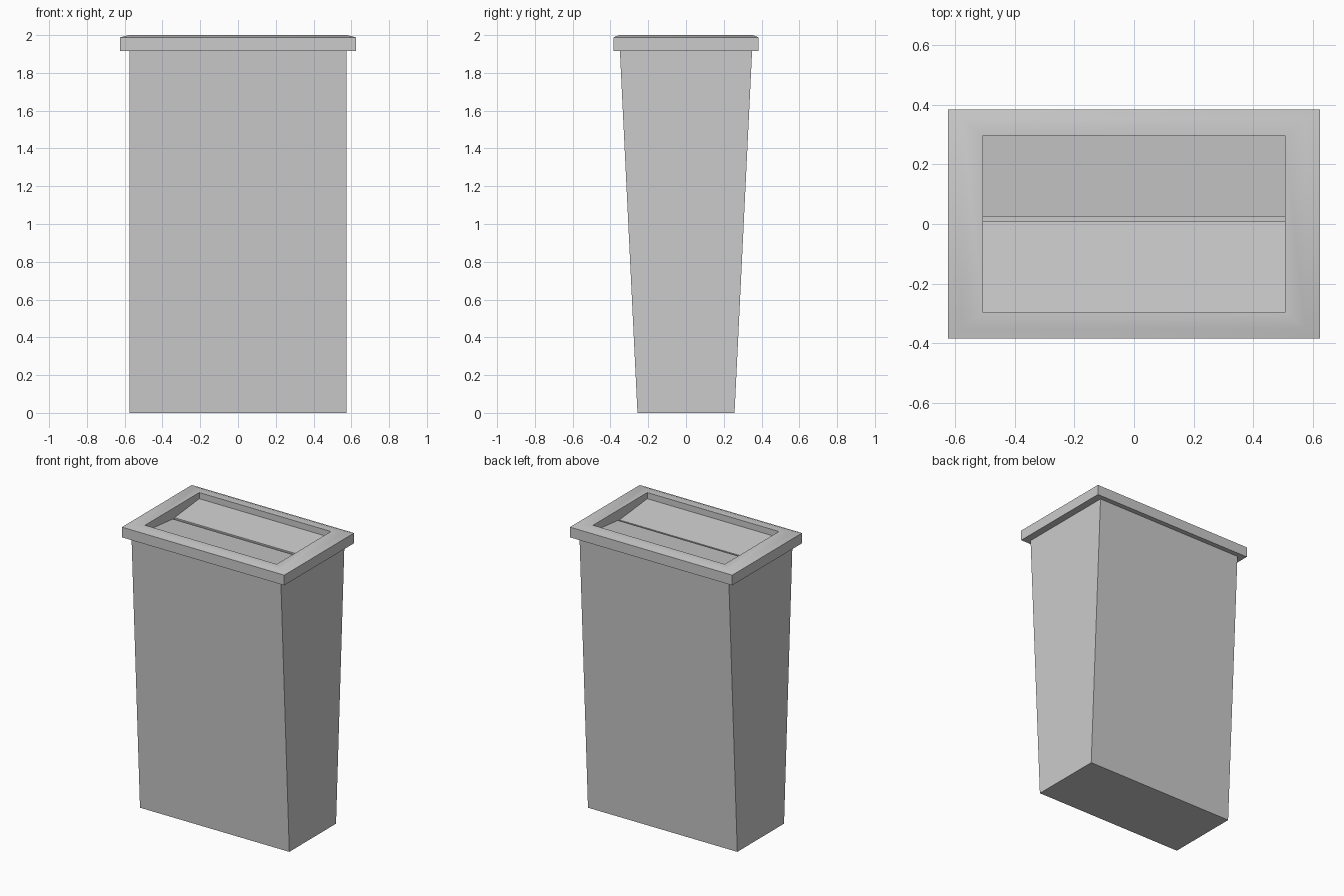
import bpy, bmesh, math

if "Cube" in bpy.data.objects:
    bpy.data.objects.remove(bpy.data.objects["Cube"])


def finish(name, bm):
    bmesh.ops.recalc_face_normals(bm, faces=bm.faces)
    mesh = bpy.data.meshes.new(name)
    bm.to_mesh(mesh)
    bm.free()
    obj = bpy.data.objects.new(name, mesh)
    bpy.context.collection.objects.link(obj)
    return obj


def loft_rects(name, sections, closed_loop=False):
    """Skin a series of rectangles given as (half x, half y, z)."""
    bm = bmesh.new()
    rings = [[bm.verts.new((sx * x, sy * y, z))
              for sx, sy in ((-1, -1), (1, -1), (1, 1), (-1, 1))]
             for x, y, z in sections]
    pairs = list(zip(rings, rings[1:]))
    if closed_loop:
        pairs.append((rings[-1], rings[0]))
    for a, b in pairs:
        for i in range(4):
            j = (i + 1) % 4
            bm.faces.new((a[i], a[j], b[j], b[i]))
    if not closed_loop:
        bm.faces.new(rings[0])
        bm.faces.new(rings[-1])
    return finish(name, bm)


def extrude_profile(name, profile, half_x):
    """Extrude a (y, z) outline across x."""
    bm = bmesh.new()
    face = bm.faces.new([bm.verts.new((-half_x, y, z)) for y, z in profile])
    out = bmesh.ops.extrude_face_region(bm, geom=[face])
    verts = [g for g in out["geom"] if isinstance(g, bmesh.types.BMVert)]
    bmesh.ops.translate(bm, verts=verts, vec=(2 * half_x, 0, 0))
    return finish(name, bm)


# Tapered bin body
loft_rects("bin_body", [(0.575, 0.257, 0), (0.575, 0.35, 1.918)])

# Lid frame with a shallow sloped top edge and rectangular opening
lid = loft_rects("lid_frame", [
    (0.57, 0.345, 1.917), (0.625, 0.384, 1.917), (0.625, 0.384, 1.988),
    (0.577, 0.353, 2.0), (0.507, 0.298, 2.0), (0.507, 0.298, 1.917)],
    closed_loop=True)
bpy.context.view_layer.objects.active = lid
lid.select_set(True)
bpy.ops.object.shade_smooth_by_angle(angle=math.radians(30))

# Two flaps sloping down to a narrow slot in the middle
extrude_profile("front_flap", [
    (-0.298, 1.957), (0.008, 1.926), (0.008, 1.919), (-0.298, 1.919)], 0.507)
extrude_profile("back_flap", [
    (0.298, 1.957), (0.025, 1.929), (0.025, 1.919), (0.298, 1.919)], 0.507)
